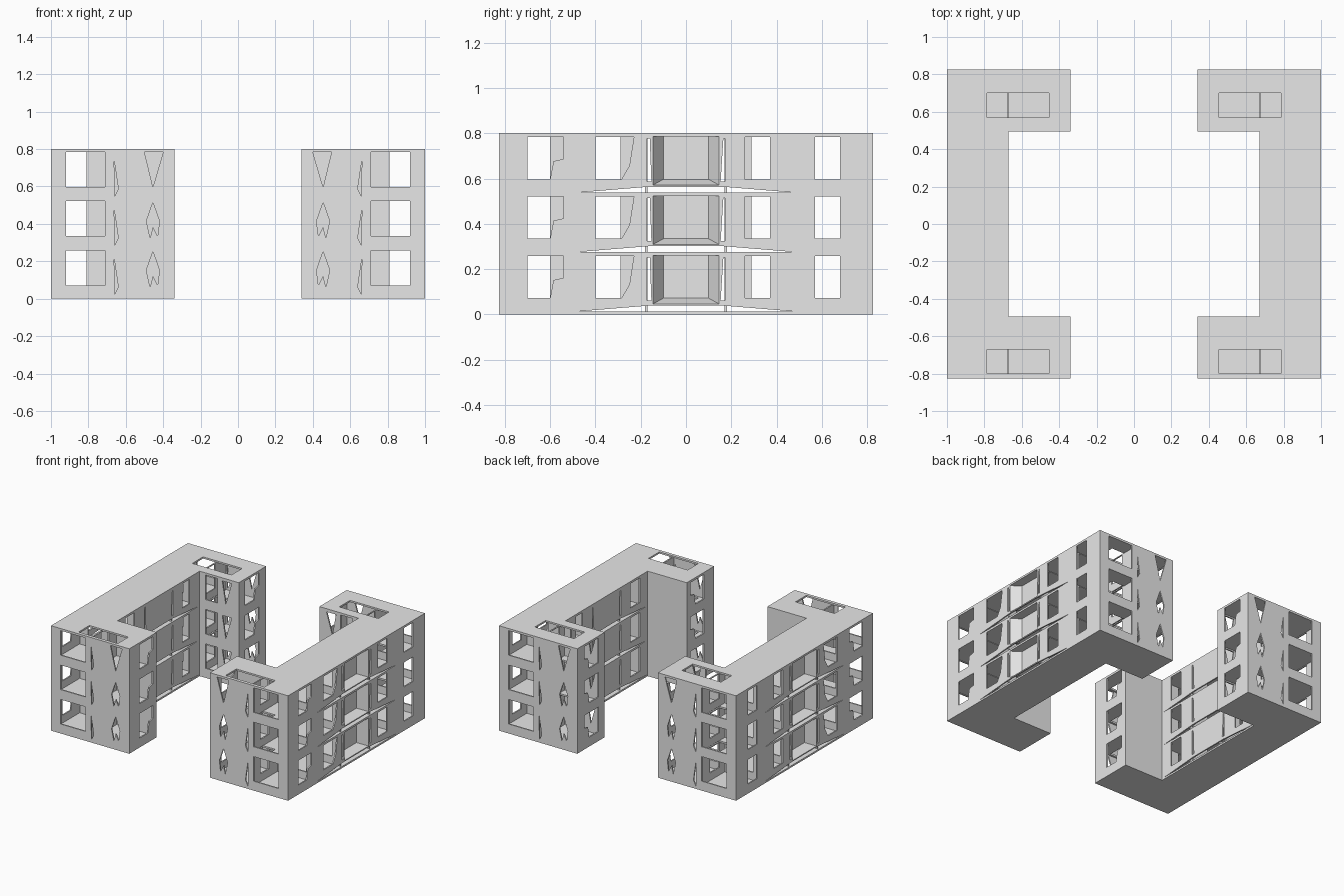
import bpy, bmesh
from mathutils import Vector

cube = bpy.data.objects.get("Cube")
if cube:
    bpy.data.objects.remove(cube, do_unlink=True)

grey = bpy.data.materials.new("plain_grey")
grey.use_nodes = True
COLOUR = (0.8, 0.8, 0.8, 1)
grey.diffuse_color = COLOUR
grey.node_tree.nodes["Principled BSDF"].inputs["Base Color"].default_value = COLOUR

PITCH, BASE, HEIGHT = 0.2625, 0.012, 0.2525
SLAB = 0.013
THICK = 0.01
X_IN, X_MID, X_OUT = 0.34, 0.67, 1.0
Y_OUT, Y_WING, Y_MID = 0.825, 0.495, 0.165


def finish(name, bm):
    """Turn a bmesh into an object mirrored to the opposite building."""
    bmesh.ops.recalc_face_normals(bm, faces=bm.faces)
    mesh = bpy.data.meshes.new(name)
    bm.to_mesh(mesh)
    bm.free()
    mesh.materials.append(grey)
    obj = bpy.data.objects.new(name, mesh)
    bpy.context.collection.objects.link(obj)
    obj.modifiers.new("opposite_building", "MIRROR").use_mirror_merge = False
    return obj


def panel(bm, loops, place, push):
    """Fill an outline with holes and give it thickness."""
    part = bmesh.new()
    for loop in loops:
        verts = [part.verts.new(place(u, v)) for u, v in loop]
        for a, b in zip(verts, verts[1:] + verts[:1]):
            part.edges.new((a, b))
    bmesh.ops.triangle_fill(part, use_beauty=True, edges=part.edges[:])
    geom = bmesh.ops.extrude_face_region(part, geom=part.faces[:], use_keep_orig=True)["geom"]
    bmesh.ops.translate(part, vec=Vector(push),
                        verts=[g for g in geom if isinstance(g, bmesh.types.BMVert)])
    bmesh.ops.recalc_face_normals(part, faces=part.faces)
    temp = bpy.data.meshes.new("temp")
    part.to_mesh(temp)
    part.free()
    bm.from_mesh(temp)
    bpy.data.meshes.remove(temp)


def rect(u0, u1, v0=0.06, v1=0.247):
    return [(u0, v0), (u1, v0), (u1, v1), (u0, v1)]


def wall(name, axis, at, span, holes, inward=1, foot=None):
    """Three storeys of wall; holes is a function of the storey number."""
    bm = bmesh.new()
    for storey in range(3):
        z = BASE + storey * PITCH
        lower = foot or [(span[0], 0), (span[1], 0)]
        outline = lower + [(span[1], HEIGHT), (span[0], HEIGHT)]
        if axis == "x":      # wall runs along x at a fixed y
            place, push = (lambda u, v: (u, at, z + v)), (0, inward * THICK, 0)
        else:                # wall runs along y at a fixed x
            place, push = (lambda u, v: (at, u, z + v)), (inward * THICK, 0, 0)
        panel(bm, [outline] + holes(storey), place, push)
    return finish(name, bm)


# Floor slabs and roof: C-shaped plan with stair openings above the ground
plan = [(X_IN, -Y_OUT), (X_OUT, -Y_OUT), (X_OUT, Y_OUT), (X_IN, Y_OUT),
        (X_IN, Y_WING), (X_MID, Y_WING), (X_MID, -Y_WING), (X_IN, -Y_WING)]
stairs = [rect(0.455, 0.785, -0.80, -0.67), rect(0.455, 0.785, 0.57, 0.70)]
for level, name in enumerate(["ground_slab", "first_floor_slab", "second_floor_slab", "roof_slab"]):
    bm = bmesh.new()
    z = level * PITCH
    panel(bm, [plan] + (stairs if level else []), lambda u, v: (u, v, z), (0, 0, SLAB))
    finish(name, bm)


# Street walls of the wings: a wide window beside a kite or triangle opening
def street_holes(storey):
    if storey == 2:
        cut = [(0.40, 0.247), (0.50, 0.247), (0.455, 0.06)]
    else:
        cut = [(0.455, 0.24), (0.49, 0.14), (0.47, 0.05), (0.455, 0.11), (0.43, 0.06), (0.42, 0.14)]
    shard = [(0.64, 0.05), (0.66, 0.01), (0.662, 0.2)]
    return [rect(0.71, 0.92), cut, shard]


wall("front_wall", "x", -Y_OUT, (X_IN, X_OUT), street_holes)
wall("back_wall", "x", Y_OUT, (X_IN, X_OUT), street_holes, -1)

# Courtyard walls of the wings: solid in front, openings at the back
wall("front_courtyard_wall", "x", -Y_WING, (X_IN, X_MID), lambda s: [], -1)
wall("back_courtyard_wall", "x", Y_WING, (X_IN, X_MID),
     lambda s: [rect(0.52, 0.62), [(0.40, 0.24), (0.48, 0.24), (0.45, 0.07)]])

# Wing ends and the partitions in line with the courtyard side
wing_windows = {"front": (-Y_OUT, -Y_WING, -0.70, -0.60, -0.54),
                "back": (Y_WING, Y_OUT, 0.57, 0.68, 0.74)}
for side, (y0, y1, a, b, c) in wing_windows.items():
    # The opening steps up over a slanted sill
    hole = [(a, 0.06), (b, 0.06), (b + 0.015, 0.14), (c, 0.15), (c, 0.247), (a, 0.247)]
    wall(side + "_wing_end", "y", X_IN, (y0, y1), lambda s, h=hole: [h])
    wall(side + "_wing_partition", "y", X_MID, (y0, y1), lambda s, a=a, b=b: [rect(a, b)])

# Cross partitions inside the long range, with doorways in line
for name, y in [("front_partition", -Y_WING), ("front_mid_partition", -Y_MID - 0.015),
                ("back_mid_partition", Y_MID + 0.005), ("back_partition", Y_WING)]:
    wall(name, "x", y, (X_MID + 0.012, X_OUT - 0.012), lambda s: [rect(0.81, 0.92)])

# Long walls: their foot rises towards the middle bay
NICHE = rect(-0.145, 0.145, 0.035, 0.249)
SLITS = [[(-0.172, 0.05), (-0.153, 0.05), (-0.16, 0.24), (-0.172, 0.24)],
         [(0.172, 0.05), (0.153, 0.05), (0.165, 0.24), (0.172, 0.24)]]


def long_foot(end):
    ys = [(-Y_WING, 0), (-Y_MID, 0.027), (Y_MID, 0.027), (Y_WING, 0)]
    return ([(-end, 0)] if end > Y_WING else []) + ys + ([(end, 0)] if end > Y_WING else [])


def mid_windows():
    left = [(-0.40, 0.06), (-0.285, 0.06), (-0.25, 0.12), (-0.23, 0.247), (-0.40, 0.247)]
    return [left, rect(0.26, 0.37)]


def outer_holes(storey):
    ends = [rect(a, b) for _, _, a, b, _ in wing_windows.values()]
    front = [(-0.70, 0.06), (-0.60, 0.06), (-0.585, 0.14), (-0.54, 0.15), (-0.54, 0.247), (-0.70, 0.247)]
    return [front, ends[1], NICHE] + SLITS + mid_windows()


wall("outer_long_wall", "y", X_OUT, (-Y_OUT, Y_OUT), outer_holes, -1, long_foot(Y_OUT))
wall("inner_long_wall", "y", X_MID, (-Y_WING, Y_WING),
     lambda s: SLITS + [rect(-0.40, -0.29), rect(0.29, 0.37)], 1, long_foot(Y_WING))

# Splayed niche in the middle bay of the outer wall
bm = bmesh.new()
for storey in range(3):
    z = BASE + storey * PITCH
    rim = [bm.verts.new((X_OUT - 0.005, u, z + v)) for u, v in NICHE]
    back = [bm.verts.new((X_OUT - 0.07, u, z + v)) for u, v in rect(-0.10, 0.10, 0.06, 0.249)]
    bm.faces.new(back)
    for i in range(4):
        j = (i + 1) % 4
        bm.faces.new((rim[i], rim[j], back[j], back[i]))
finish("middle_niche", bm)
